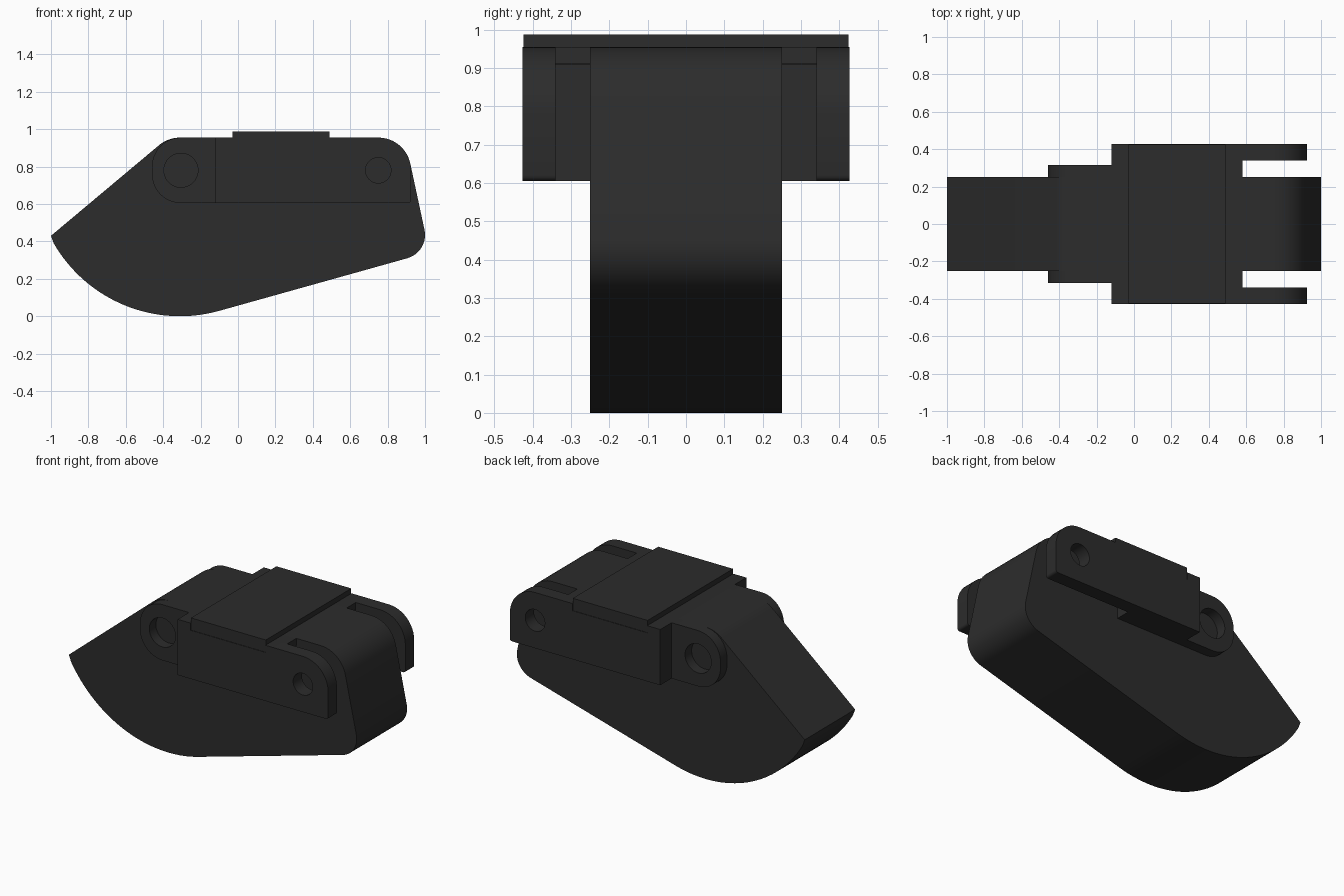
import bpy
from math import cos, sin, pi, radians

if "Cube" in bpy.data.objects:
    bpy.data.objects.remove(bpy.data.objects["Cube"])

black = bpy.data.materials.new("black_plastic")
black.diffuse_color = (0.025, 0.025, 0.025, 1)
black.use_nodes = True
black.node_tree.nodes["Principled BSDF"].inputs["Base Color"].default_value = black.diffuse_color


def arc(cx, cz, r, a0, a1, n=12):
    """Points along an arc, angles in degrees."""
    return [(cx + r * cos(radians(a0 + (a1 - a0) * i / n)),
             cz + r * sin(radians(a0 + (a1 - a0) * i / n))) for i in range(n + 1)]


def circle(cx, cz, r, n=40):
    return arc(cx, cz, r, 0, 360, n)[:-1]


def slab(name, loops, y0, y1):
    """Extrude an x-z outline (further loops are holes) from y0 to y1."""
    curve = bpy.data.curves.new(name, 'CURVE')
    curve.dimensions = '2D'
    curve.fill_mode = 'BOTH'
    curve.extrude = abs(y1 - y0) / 2
    for pts in loops:
        sp = curve.splines.new('POLY')
        sp.points.add(len(pts) - 1)
        for p, (x, z) in zip(sp.points, pts):
            p.co = (x, z, 0, 1)
        sp.use_cyclic_u = True
    ob = bpy.data.objects.new(name, curve)
    bpy.context.collection.objects.link(ob)
    ob.location.y = (y0 + y1) / 2
    ob.rotation_euler.x = pi / 2
    bpy.ops.object.select_all(action='DESELECT')
    ob.select_set(True)
    bpy.context.view_layer.objects.active = ob
    bpy.ops.object.convert(target='MESH')
    ob = bpy.context.object
    bpy.ops.object.shade_smooth_by_angle(angle=radians(30))
    ob.data.materials.clear()
    ob.data.materials.append(black)
    return ob


# Main body: wedge nose, large round belly, sloping underside
body = ([(-1.0, 0.43)]
        + arc(-0.31, 0.78, 0.78, 210, 285.5, 32)
        + arc(0.87, 0.435, 0.13, -74.5, 11.5)
        + arc(0.75, 0.78, 0.175, 11.5, 90)
        + arc(-0.31, 0.78, 0.175, 90, 130))
slab("body", [body], -0.25, 0.25)

# Outlines of the side fittings
lug = ([(-0.12, 0.605), (-0.12, 0.955)]
       + arc(-0.305, 0.80, 0.155, 90, 180)
       + arc(-0.305, 0.76, 0.155, 180, 270))
cheek = ([(-0.12, 0.605)]
         + arc(0.91, 0.62, 0.015, -90, 0, 4)
         + arc(0.75, 0.78, 0.175, 0, 90)
         + [(0.49, 0.955), (0.49, 0.91), (-0.03, 0.91), (-0.03, 0.955), (-0.12, 0.955)])
spacer = [(-0.12, 0.605), (0.33, 0.605), (0.33, 0.91), (0.58, 0.91),
          (0.58, 0.955), (-0.12, 0.955)]

for side, s in (("front", -1), ("back", 1)):
    # Rear pivot lug with its hole
    slab(side + "_pivot_lug", [lug, circle(-0.305, 0.78, 0.091)], s * 0.25, s * 0.315)
    # Filler between body and cheek, leaving the slot open
    slab(side + "_cheek_spacer", [spacer], s * 0.25, s * 0.34)
    # Outer cheek plate with pin hole and seat for the cap
    slab(side + "_cheek_plate", [cheek, circle(0.75, 0.78, 0.068)], s * 0.34, s * 0.427)

# Raised cap plate bridging both cheeks
slab("cap_plate", [[(-0.03, 0.908), (0.49, 0.908), (0.49, 0.987), (-0.03, 0.987)]],
     -0.424, 0.424)
